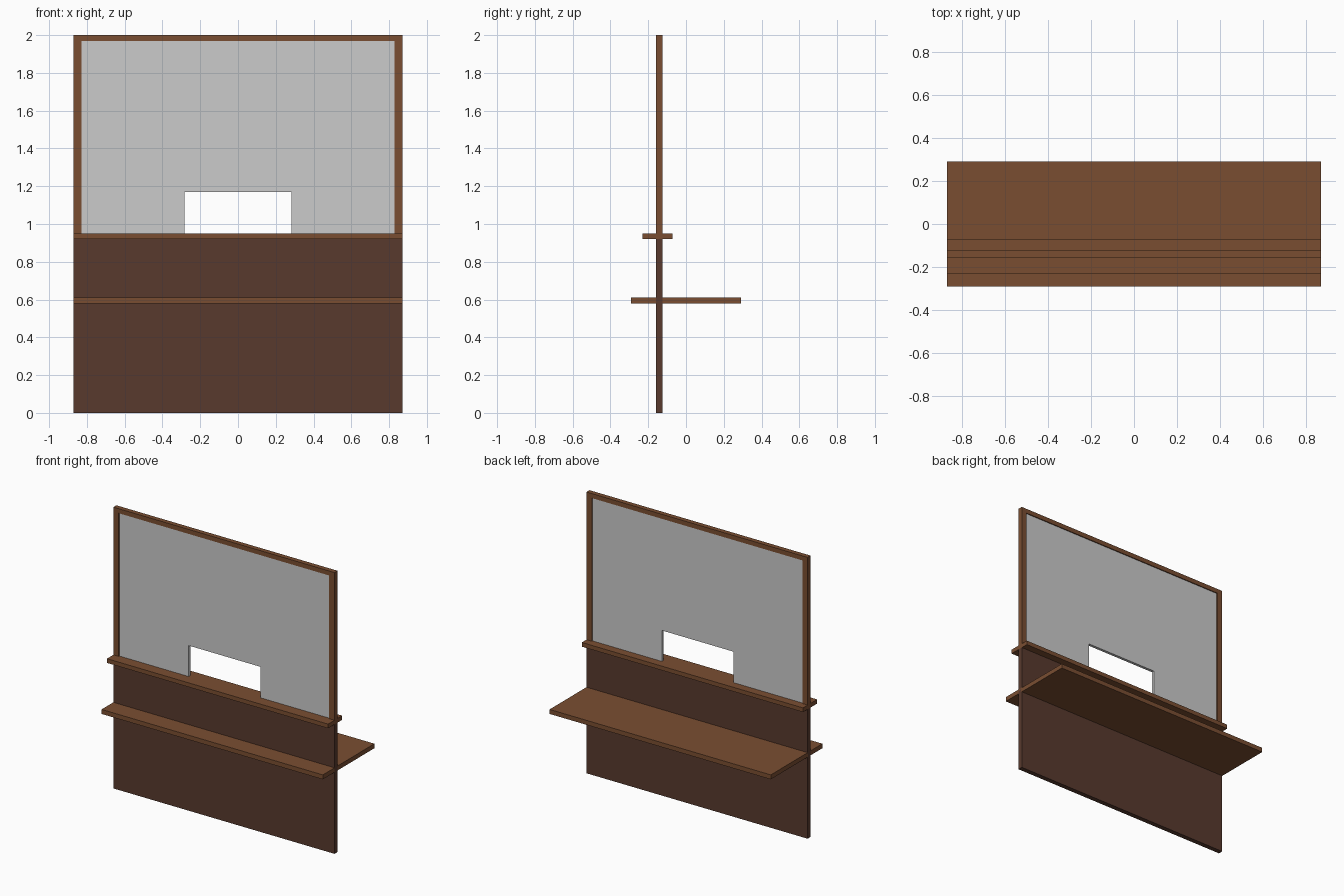
import bpy, bmesh

if "Cube" in bpy.data.objects:
    bpy.data.objects.remove(bpy.data.objects["Cube"])

W = 0.87            # half width of the booth
WALL = (-0.158, -0.124)


def material(name, rgb):
    m = bpy.data.materials.new(name)
    m.diffuse_color = (*rgb, 1)
    m.use_nodes = True
    m.node_tree.nodes["Principled BSDF"].inputs["Base Color"].default_value = m.diffuse_color
    return m


wood = material("light_wood", (0.195, 0.076, 0.031))
dark = material("dark_wood", (0.098, 0.042, 0.027))


def extrude_profile(name, pts, y0, y1, mat=None):
    """Extrude an XZ outline from y0 to y1."""
    bm = bmesh.new()
    face = bm.faces.new([bm.verts.new((x, y0, z)) for x, z in pts])
    ext = bmesh.ops.extrude_face_region(bm, geom=[face])
    verts = [v for v in ext["geom"] if isinstance(v, bmesh.types.BMVert)]
    bmesh.ops.translate(bm, verts=verts, vec=(0, y1 - y0, 0))
    bmesh.ops.recalc_face_normals(bm, faces=bm.faces)
    mesh = bpy.data.meshes.new(name)
    bm.to_mesh(mesh)
    bm.free()
    ob = bpy.data.objects.new(name, mesh)
    bpy.context.collection.objects.link(ob)
    if mat:
        mesh.materials.append(mat)
    return ob


def board(name, x0, x1, y0, y1, z0, z1, mat):
    return extrude_profile(name, [(x0, z0), (x1, z0), (x1, z1), (x0, z1)], y0, y1, mat)


# Lower wall and the two shelves
board("lower_panel", -W, W, *WALL, 0, 0.92, dark)
board("counter_ledge", -W, W, -0.23, -0.072, 0.92, 0.95, wood)
board("work_shelf", -W, W, -0.29, 0.29, 0.58, 0.612, wood)

# Window frame: two posts and a top rail
for side, x0 in (("left", -W), ("right", W - 0.042)):
    board(side + "_post", x0, x0 + 0.042, *WALL, 0.95, 1.968, wood)
board("top_rail", -W, W, *WALL, 1.968, 2.0, wood)

# Glass pane with a serving opening at the bottom
gx, ox = W - 0.042, 0.282
extrude_profile("glass_pane",
                [(-gx, 0.95), (-ox, 0.95), (-ox, 1.17), (ox, 1.17),
                 (ox, 0.95), (gx, 0.95), (gx, 1.968), (-gx, 1.968)],
                -0.151, -0.131)
